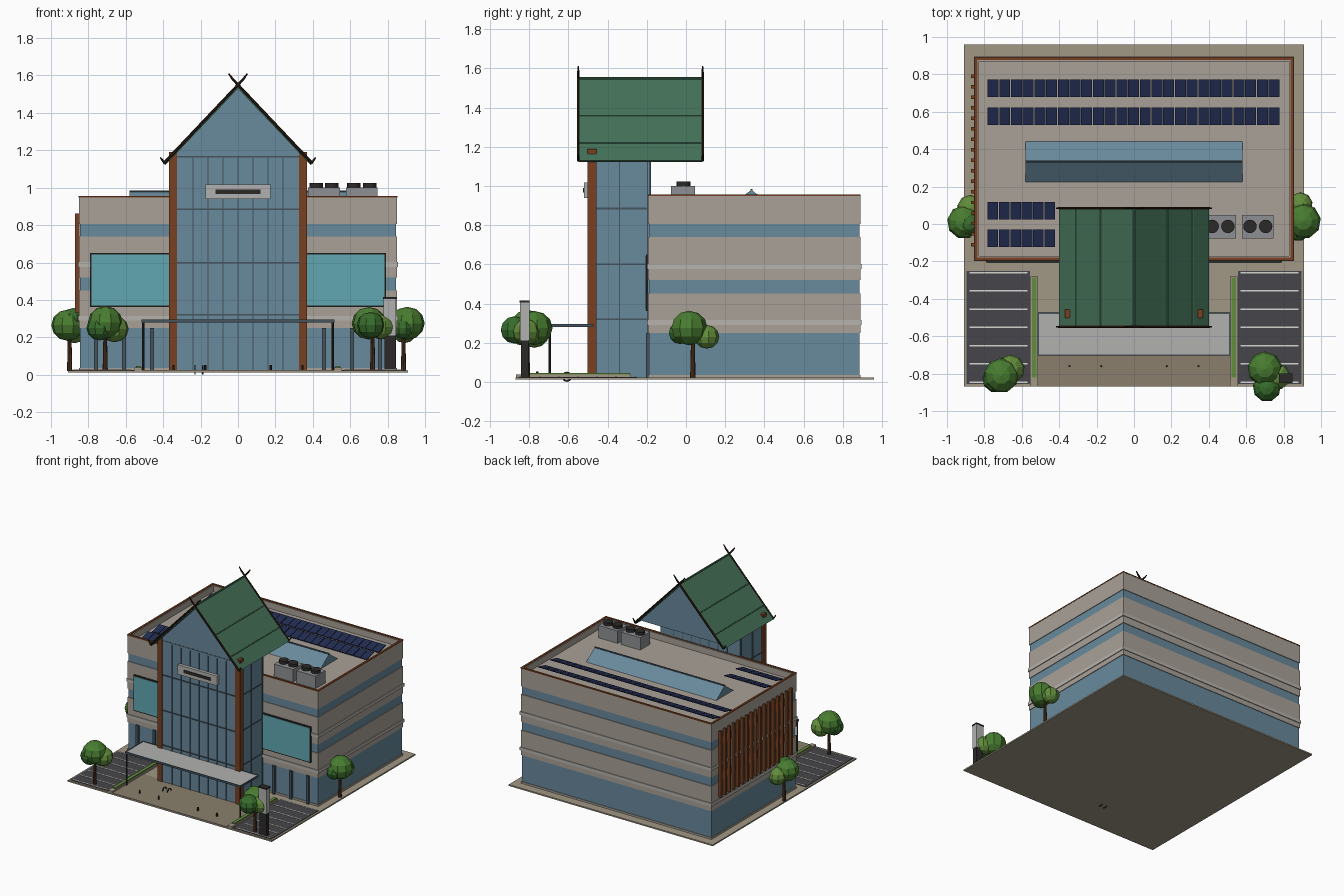
import bpy, bmesh, math
from mathutils import Vector, Matrix

if "Cube" in bpy.data.objects:
    bpy.data.objects.remove(bpy.data.objects["Cube"])


def mat(name, r, g, b):
    m = bpy.data.materials.new(name)
    m.diffuse_color = [(c / 255) ** 2.2 for c in (r, g, b)] + [1]
    m.use_nodes = True
    m.node_tree.nodes["Principled BSDF"].inputs["Base Color"].default_value = m.diffuse_color
    return m


CONC = mat("concrete", 168, 160, 150)
LEDGE = mat("ledge", 182, 178, 172)
GLASS = mat("glass", 104, 136, 154)
SCREEN = mat("screen", 98, 166, 178)
RUST = mat("rust", 120, 66, 38)
GREEN = mat("roof_green", 70, 112, 88)
DARK = mat("dark_metal", 48, 46, 45)
FRAME = mat("frame", 70, 85, 95)
TRIM = mat("timber_trim", 45, 32, 24)
GREY = mat("light_metal", 176, 176, 174)
UNIT = mat("plant_metal", 140, 143, 146)
PAVE = mat("paving", 160, 150, 132)
PLAZA = mat("plaza", 136, 126, 108)
ASPH = mat("asphalt", 72, 72, 76)
WHITE = mat("line_white", 215, 215, 210)
SOLAR = mat("solar", 40, 48, 82)
HEDGE = mat("hedge", 98, 140, 66)
BARK = mat("bark", 80, 55, 36)
LEAF = [mat("leaf_%d" % i, *c) for i, c in enumerate([(74, 124, 52), (98, 140, 62), (58, 108, 48)])]


def finish(name, bm, m):
    bmesh.ops.recalc_face_normals(bm, faces=bm.faces)
    me = bpy.data.meshes.new(name)
    bm.to_mesh(me)
    bm.free()
    me.materials.append(m)
    ob = bpy.data.objects.new(name, me)
    bpy.context.collection.objects.link(ob)
    return ob


def boxes(name, items, m):
    """Several boxes (x0,x1,y0,y1,z0,z1) in one object."""
    bm = bmesh.new()
    for x0, x1, y0, y1, z0, z1 in items:
        mx = Matrix.Translation(((x0 + x1) / 2, (y0 + y1) / 2, (z0 + z1) / 2)) @ \
            Matrix.Diagonal((abs(x1 - x0), abs(y1 - y0), abs(z1 - z0), 1))
        bmesh.ops.create_cube(bm, size=1, matrix=mx)
    return finish(name, bm, m)


def both(items):
    """Mirror boxes across x."""
    return items + [(-b, -a, c, d, e, f) for a, b, c, d, e, f in items]


def ring(x0, x1, y0, y1, z0, z1, t):
    """Four walls of thickness t around a rectangle."""
    return [(x0, x1, y0, y0 + t, z0, z1), (x0, x1, y1 - t, y1, z0, z1),
            (x0, x0 + t, y0 + t, y1 - t, z0, z1), (x1 - t, x1, y0 + t, y1 - t, z0, z1)]


def prism(name, pts, axis, a, b, m):
    """Extrude a profile along x (points are y,z) or y (points are x,z)."""
    bm = bmesh.new()
    vs = [bm.verts.new((a, p, z) if axis == 'x' else (p, a, z)) for p, z in pts]
    f = bm.faces.new(vs)
    ext = bmesh.ops.extrude_face_region(bm, geom=[f])
    d = (b - a, 0, 0) if axis == 'x' else (0, b - a, 0)
    bmesh.ops.translate(bm, vec=d, verts=[v for v in ext['geom'] if isinstance(v, bmesh.types.BMVert)])
    return finish(name, bm, m)


def rods(name, items, m, seg=8):
    """Tapered cylinders (start, end, r0, r1)."""
    bm = bmesh.new()
    for p, q, r0, r1 in items:
        p, q = Vector(p), Vector(q)
        mx = Matrix.Translation((p + q) / 2) @ (q - p).to_track_quat('Z', 'Y').to_matrix().to_4x4()
        bmesh.ops.create_cone(bm, cap_ends=True, segments=seg, radius1=r0, radius2=r1,
                              depth=(q - p).length, matrix=mx)
    return finish(name, bm, m)


# Site: paving, plaza, car parks, planters
G = 0.022
boxes("ground_slab", [(-.91, .91, -.87, .96, .011, G)], PAVE)
boxes("plaza", [(-.515, .515, -.868, -.47, G - .004, G + .003)], PLAZA)
boxes("car_park", both([(.555, .895, -.855, -.25, G - .004, G + .004)]), ASPH)
boxes("parking_lines", both([(.57, .88, y - .004, y + .004, G, G + .006)
                             for y in [-.26 - .0975 * i for i in range(7)]]), WHITE)
boxes("planter_kerb", both([(.513, .553, -.868, -.28, G - .004, .038)]), PAVE)
boxes("planter_hedge", both([(.52, .546, -.82, -.285, .03, .046)]), HEDGE)

# Main block: glazed core with concrete bands and ledges
X, Y0, Y1 = .85, -.193, .89
boxes("building_core", [(-X + .005, X - .005, Y0 + .005, Y1 - .005, .02, .88)], GLASS)
boxes("plinth", ring(-X, X, Y0, Y1, .02, .036, .02), CONC)
boxes("concrete_bands", ring(-X, X, Y0, Y1, .25, .45, .02) + ring(-X, X, Y0, Y1, .52, .74, .02)
      + ring(-X, X, Y0, Y1, .805, .95, .022), CONC)
boxes("ledges", ring(-X - .006, X + .006, Y0 - .006, Y1 + .006, .29, .315, .02)
      + ring(-X - .006, X + .006, Y0 - .006, Y1 + .006, .577, .602, .02), LEDGE)
boxes("roof_deck", [(-X + .02, X - .02, Y0 + .02, Y1 - .02, .87, .90)], CONC)
boxes("parapet_cap", ring(-X - .002, X + .002, Y0 - .002, Y1 + .002, .948, .956, .016), RUST)
boxes("ground_floor_columns", both([(x - .011, x + .011, Y0 - .012, Y0 + .01, .02, .25)
                                    for x in (.46, .61, .76)]), FRAME)
boxes("screen_frame", both([(.36, .79, Y0 - .012, Y0, .362, .65)]), DARK)
boxes("screen_panel", both([(.366, .782, Y0 - .015, Y0 - .005, .37, .642)]), SCREEN)
boxes("side_fins", [(-.872, -.848, y - .009, y + .009, .33, .863)
                    for y in [-.11 + .0563 * i for i in range(17)]], RUST)

# Entrance tower
TF = -.495
boxes("tower_glass", [(-.355, .355, TF, Y0 + .01, .02, 1.17)], GLASS)
boxes("tower_columns", both([(.325, .368, -.503, -.458, .02, 1.19)]), RUST)
mull = [(x - .0025, x + .0025, TF - .005, TF, .02, 1.165) for x in [-.24 + .08 * i for i in range(7)]]
for z in (.32, .60, .885, 1.165):
    mull.append((-.325, .325, TF - .006, TF, z - .004, z + .004))
    mull += both([(.354, .36, TF + .03, Y0, z - .004, z + .004)])
mull += both([(.354, .36, -.343, -.337, .02, 1.16), (.354, .36, Y0 - .006, Y0, .02, 1.16)])
mull += [(x - .0025, x + .0025, Y0 + .009, Y0 + .014, .95, 1.165) for x in [-.24 + .08 * i for i in range(7)]]
boxes("tower_mullions", mull, FRAME)
boxes("sign_board", [(-.175, .175, TF - .025, TF, .94, 1.018)], GREY)
boxes("sign_bar", [(-.12, .12, TF - .03, TF - .02, .967, .99)], DARK)

# Gable roof with crossed bargeboards
RA, RB = -.55, .085
prism("gable_fill", [(-.365, 1.15), (.365, 1.15), (0, 1.533)], 'y', TF - .005, RB - .02, GLASS)
prism("gable_roof", [(-.40, 1.13), (0, 1.55), (.40, 1.13), (.388, 1.122), (0, 1.53), (-.388, 1.122)],
      'y', RA, RB, GREEN)
rods("roof_seams", [((s * x, RA, 1.55 - 1.05 * x), (s * x, RB, 1.55 - 1.05 * x), .004, .004)
                    for s in (-1, 1) for x in (.18, .314)] + [((0, RA, 1.549), (0, RB, 1.549), .007, .007)], GREEN)
barge = []
for y in (RA, RB):
    for s in (-1, 1):
        barge.append(((s * .397, y, 1.13), (-s * .025, y, 1.577), .008, .007))
        barge.append(((-s * .024, y, 1.575), (-s * .05, y, 1.61), .007, .004))
        barge.append(((s * .392, y, 1.13), (s * .415, y, 1.162), .007, .004))
rods("bargeboards", barge, TRIM, 6)

# Canopy
boxes("canopy", [(-.512, .512, -.70, -.475, .281, .292)], GREY)
boxes("canopy_edge", ring(-.516, .516, -.704, -.473, .279, .295, .007), FRAME)
rods("canopy_posts", [((s * .506, -.695, .02), (s * .506, -.695, .285), .006, .006) for s in (-1, 1)], DARK)

# Rooftop: solar arrays, skylight, plant units
solar = []
for y0, n, w in ((.68, 25, 1.565), (.53, 25, 1.565), (.025, 6, .365), (-.122, 6, .365)):
    p = w / n
    solar += [(-.785 + i * p + .002, -.785 + (i + 1) * p - .002, y0, y0 + .093) for i in range(n)]
ob = boxes("solar_panels", [(a, b, c, d, .908, .914) for a, b, c, d in solar], SOLAR)
for v in ob.data.vertices:  # slight tilt within each row
    row = max(y for y in (-.122, .025, .53, .68) if v.co.y >= y - .001)
    v.co.z += (v.co.y - row) * .25
prism("skylight", [(.222, .898), (.445, .898), (.334, .98)], 'x', -.58, .58, GLASS)
rods("skylight_ridge", [((-.58, .334, .98), (.58, .334, .98), .006, .006)], FRAME)
boxes("plant_units", [(.375, .545, -.077, .047, .895, 1.0), (.577, .747, -.077, .047, .895, 1.0)], UNIT)
fans = (.418, .502, .62, .704)
rods("plant_fans", [((x, -.013, 1.0), (x, -.013, 1.024), .036, .036) for x in fans], DARK, 16)

# Street furniture
rods("bollards", [((x, -.76, .02), (x, -.76, .052), .006, .006) for x in (-.345, -.175, .175, .345)], DARK)
for i, x in enumerate((-.23, -.188)):
    bpy.ops.mesh.primitive_torus_add(major_radius=.022, minor_radius=.004, major_segments=16, minor_segments=6,
                                     location=(x, -.608, .026), rotation=(0, math.pi / 2, 0))
    bpy.context.object.name = "bike_hoop_%d" % i
    bpy.context.object.data.materials.append(DARK)
boxes("totem_base", [(.783, .842, -.842, -.805, .02, .21)], DARK)
boxes("totem_panel", [(.778, .846, -.847, -.80, .21, .405)], GREY)
boxes("totem_cap", [(.775, .848, -.849, -.798, .405, .416)], DARK)

# Trees: trunk and three faceted crowns (x, y, z, radius)
TREES = {
    "left": ((-.90, .035), [(-.91, .01, .265, .088), (-.875, .085, .235, .07), (-.88, .0, .30, .06)]),
    "right": ((.885, .035), [(.905, .015, .275, .093), (.89, .105, .23, .064), (.88, -.03, .25, .06)]),
    "front_left": ((-.71, -.81), [(-.71, -.81, .28, .092), (-.66, -.775, .245, .075), (-.74, -.83, .25, .07)]),
    "front_right": ((.72, -.81), [(.70, -.775, .275, .092), (.765, -.815, .255, .07), (.71, -.875, .265, .074)]),
}
for key, ((tx, ty), crowns) in TREES.items():
    rods("tree_trunk_" + key, [((tx, ty, .02), (tx, ty, .24), .014, .009)], BARK)
    for i, (x, y, z, r) in enumerate(crowns):
        bm = bmesh.new()
        bmesh.ops.create_uvsphere(bm, u_segments=9, v_segments=6, radius=r,
                                  matrix=Matrix.Translation((x, y, z)) @ Matrix.Diagonal((1.02, 1.02, .95, 1)))
        finish("tree_crown_%s_%d" % (key, i), bm, LEAF[i])
